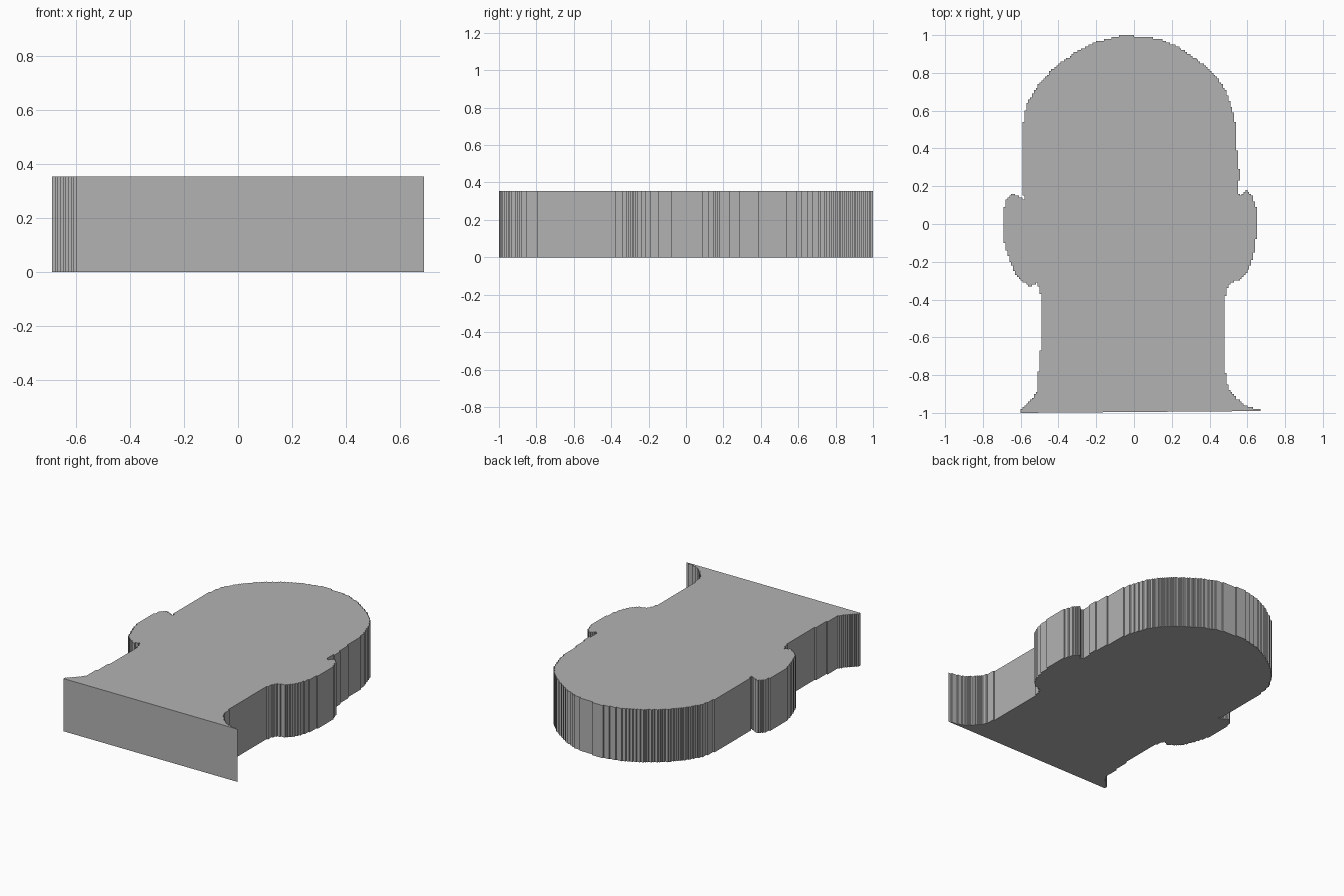
import bpy, bmesh, math

if "Cube" in bpy.data.objects:
    bpy.data.objects.remove(bpy.data.objects["Cube"])

HEIGHT = 0.355   # slab thickness
STEP = 0.01      # size of the tiny stair steps along the outline

# Outline of the bust silhouette, anticlockwise from the base's right corner
outline = [
    # right shoulder and neck
    (0.69, -1), (0.69, -0.99), (0.65, -0.98), (0.59, -0.96), (0.55, -0.93),
    (0.50, -0.87), (0.49, -0.83), (0.48, -0.75), (0.48, -0.40), (0.49, -0.35),
    # right ear
    (0.51, -0.31), (0.55, -0.30), (0.59, -0.27), (0.62, -0.21), (0.64, -0.12),
    (0.65, -0.05), (0.65, 0.08), (0.63, 0.14), (0.60, 0.18), (0.57, 0.15),
    (0.55, 0.16),
    # crown
    (0.55, 0.23), (0.56, 0.24), (0.56, 0.28), (0.55, 0.30), (0.55, 0.39),
    (0.54, 0.40), (0.54, 0.50), (0.53, 0.58), (0.49, 0.70), (0.44, 0.78),
    (0.34, 0.87), (0.23, 0.94), (0.14, 0.98), (0.06, 0.99), (-0.05, 1.0),
    (-0.10, 0.99), (-0.20, 0.965), (-0.31, 0.91), (-0.43, 0.82), (-0.51, 0.73),
    (-0.57, 0.63), (-0.59, 0.51), (-0.59, 0.16),
    # left ear
    (-0.58, 0.13), (-0.62, 0.15), (-0.645, 0.16), (-0.67, 0.14), (-0.69, 0.07),
    (-0.69, -0.08), (-0.67, -0.16), (-0.63, -0.26), (-0.60, -0.30),
    (-0.55, -0.33), (-0.51, -0.31),
    # left neck and shoulder
    (-0.50, -0.35), (-0.49, -0.40), (-0.49, -0.67), (-0.50, -0.68),
    (-0.51, -0.89), (-0.60, -0.99), (-0.60, -1),
]


def stepped(points):
    """Trace the outline on a fine grid, so that it runs in square steps."""
    cells = []
    for (x0, y0), (x1, y1) in zip(points, points[1:] + points[:1]):
        n = max(1, math.ceil(math.hypot(x1 - x0, y1 - y0) / (STEP * 0.4)))
        for i in range(n):
            t = i / n
            c = (round((x0 + (x1 - x0) * t) / STEP), round((y0 + (y1 - y0) * t) / STEP))
            if cells and c == cells[-1]:
                continue
            if cells and c[0] != cells[-1][0] and c[1] != cells[-1][1]:
                cells.append((c[0], cells[-1][1]))   # square corner
            if len(cells) > 1 and c == cells[-2]:
                cells.pop()                          # drop doubled-back spur
                continue
            cells.append(c)
    # keep only the corners
    corners = []
    for i, c in enumerate(cells):
        a, b = cells[i - 1], cells[(i + 1) % len(cells)]
        if (c[0] - a[0]) * (b[1] - c[1]) != (c[1] - a[1]) * (b[0] - c[0]):
            corners.append((c[0] * STEP, c[1] * STEP))
    return corners


# Head slab: the stepped outline extruded straight up
bm = bmesh.new()
base = bm.faces.new([bm.verts.new((x, y, 0)) for x, y in stepped(outline)])
top = bmesh.ops.extrude_face_region(bm, geom=[base], use_keep_orig=True)
bmesh.ops.translate(bm, vec=(0, 0, HEIGHT),
                    verts=[v for v in top["geom"] if isinstance(v, bmesh.types.BMVert)])
bmesh.ops.recalc_face_normals(bm, faces=bm.faces)
mesh = bpy.data.meshes.new("head_slab")
bm.to_mesh(mesh)
bm.free()
slab = bpy.data.objects.new("head_slab", mesh)
bpy.context.collection.objects.link(slab)

# Single grey finish
grey = bpy.data.materials.new("plain grey")
grey.diffuse_color = (0.45, 0.45, 0.45, 1)
grey.use_nodes = True
grey.node_tree.nodes["Principled BSDF"].inputs["Base Color"].default_value = grey.diffuse_color
mesh.materials.append(grey)
